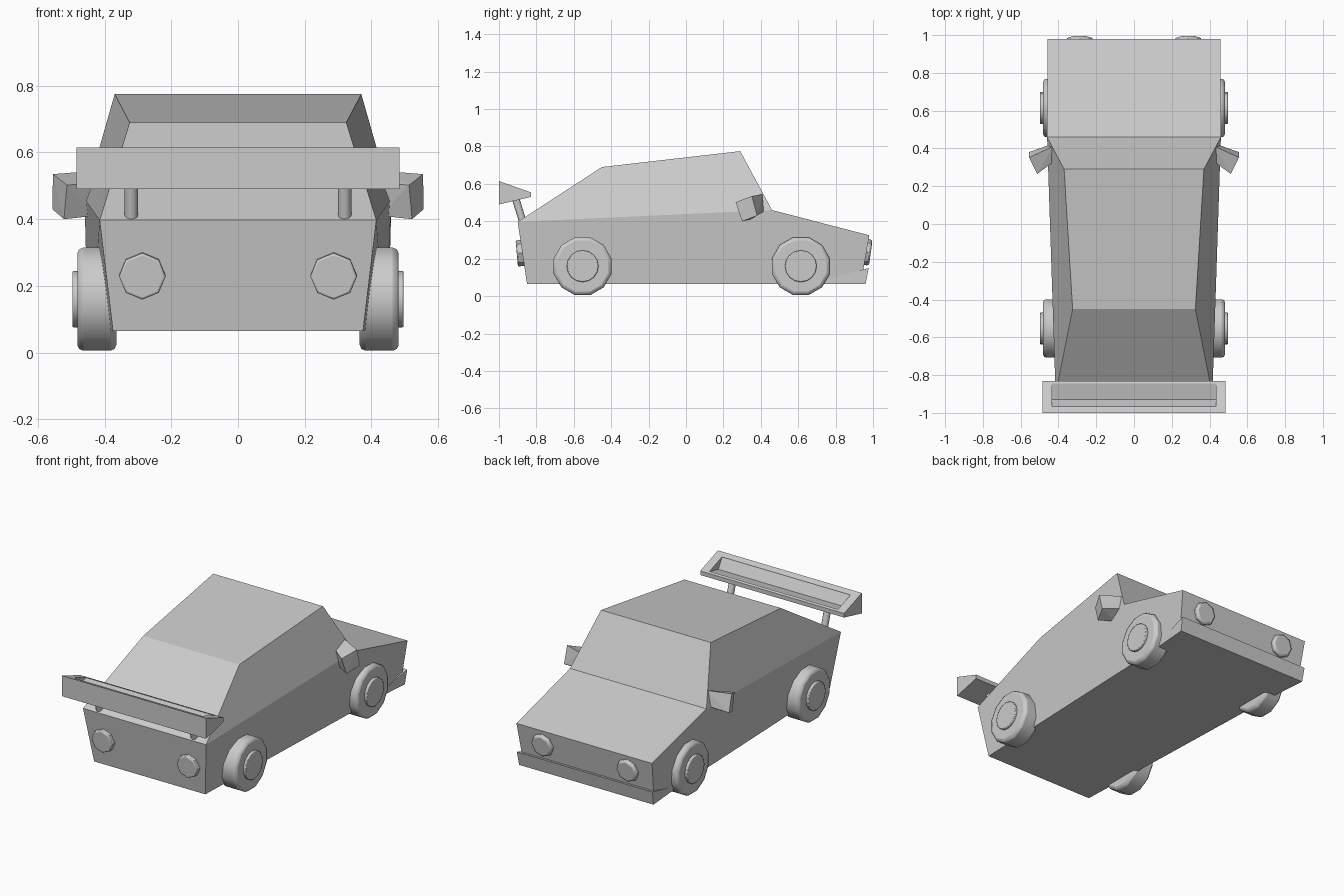
import bpy, bmesh, math
from mathutils import Vector

if "Cube" in bpy.data.objects:
    bpy.data.objects.remove(bpy.data.objects["Cube"])


def finish(name, bm):
    bmesh.ops.recalc_face_normals(bm, faces=bm.faces)
    me = bpy.data.meshes.new(name)
    bm.to_mesh(me)
    bm.free()
    ob = bpy.data.objects.new(name, me)
    bpy.context.collection.objects.link(ob)
    return ob


def symmetric_shell(name, profile, sides=None):
    """Closed side profile of (half width, y, z), spanned from left to right."""
    bm = bmesh.new()
    right = [bm.verts.new(p) for p in profile]
    left = [bm.verts.new((-x, y, z)) for x, y, z in profile]
    n = len(profile)
    for i in range(n):
        j = (i + 1) % n
        bm.faces.new((right[i], right[j], left[j], left[i]))
    for idx in sides or [range(n)]:
        bm.faces.new([right[i] for i in idx])
        bm.faces.new([left[i] for i in idx])
    return finish(name, bm)


def rod(name, start, end, radius, sides, bevel=0.0, turn=0.0):
    """Cylinder between two points, with optional rounded rims."""
    a, b = Vector(start), Vector(end)
    bpy.ops.mesh.primitive_cylinder_add(vertices=sides, radius=radius, depth=(b - a).length)
    ob = bpy.context.object
    ob.name = name
    for v in ob.data.vertices:
        c, s = math.cos(turn), math.sin(turn)
        v.co.x, v.co.y = c * v.co.x - s * v.co.y, s * v.co.x + c * v.co.y
    ob.rotation_mode = 'QUATERNION'
    ob.rotation_quaternion = (b - a).to_track_quat('Z', 'Y')
    ob.location = (a + b) / 2
    if bevel:
        m = ob.modifiers.new("rim", 'BEVEL')
        m.width, m.segments = bevel, 2
        m.limit_method, m.angle_limit = 'ANGLE', math.radians(60)
    bpy.ops.object.shade_smooth_by_angle(angle=math.radians(35))
    return ob


# Body with cabin
symmetric_shell("body", [
    (0.375, -0.85, 0.065), (0.44, 0.94, 0.065), (0.445, 0.948, 0.14),
    (0.457, 0.98, 0.325), (0.46, 0.46, 0.46), (0.37, 0.29, 0.775),
    (0.325, -0.45, 0.69), (0.415, -0.90, 0.397)],
    sides=[(0, 1, 2, 3, 4, 7), (4, 5, 6, 7)])

# Bumper lip at the nose
symmetric_shell("bumper", [
    (0.435, 0.74, 0.065), (0.453, 0.96, 0.065), (0.457, 0.977, 0.15), (0.435, 0.74, 0.085)])

# Spoiler wing with a trough between its end plates
w = 0.485
wing = symmetric_shell("spoiler", [
    (w, -1.0, 0.49), (w, -0.83, 0.53), (w, -0.83, 0.555), (w, -1.0, 0.615)])
w = 0.433
cutter = symmetric_shell("trough_cutter", [
    (w, -0.93, 0.54), (w, -0.845, 0.558), (w, -0.845, 0.66), (w, -0.965, 0.66), (w, -0.965, 0.60)])
cutter.hide_render = True
cutter.hide_set(True)
cut = wing.modifiers.new("trough", 'BOOLEAN')
cut.operation, cut.object, cut.solver = 'DIFFERENCE', cutter, 'EXACT'

for s, side in ((1, "right"), (-1, "left")):
    # Spoiler struts
    rod(f"strut_{side}", (s * 0.32, -0.872, 0.395), (s * 0.32, -0.912, 0.525), 0.02, 12)

    # Wheels and hubs
    for y, end in ((-0.553, "rear"), (0.614, "nose")):
        rod(f"tire_{end}_{side}", (s * 0.365, y, 0.16), (s * 0.482, y, 0.16),
            0.16, 12, 0.018, math.pi / 12)
        rod(f"hub_{end}_{side}", (s * 0.44, y, 0.16), (s * 0.497, y, 0.16), 0.085, 16, 0.005)

    # Round lights, tilted with the body ends
    rod(f"tail_light_{side}", (s * 0.287, -0.85, 0.233), (s * 0.287, -0.905, 0.228),
        0.07, 8, 0.006)
    rod(f"headlight_{side}", (s * 0.287, 0.93, 0.240), (s * 0.287, 0.988, 0.232),
        0.07, 8, 0.012)

    # Side mirrors
    bm = bmesh.new()
    for x, y, z in [(0.522, 0.30, 0.40), (0.513, 0.265, 0.502), (0.43, 0.345, 0.41),
                    (0.43, 0.325, 0.51), (0.557, 0.38, 0.43), (0.555, 0.352, 0.535),
                    (0.45, 0.418, 0.455), (0.43, 0.41, 0.545)]:
        bm.verts.new((s * x, y, z))
    bmesh.ops.convex_hull(bm, input=bm.verts)
    finish(f"mirror_{side}", bm)
